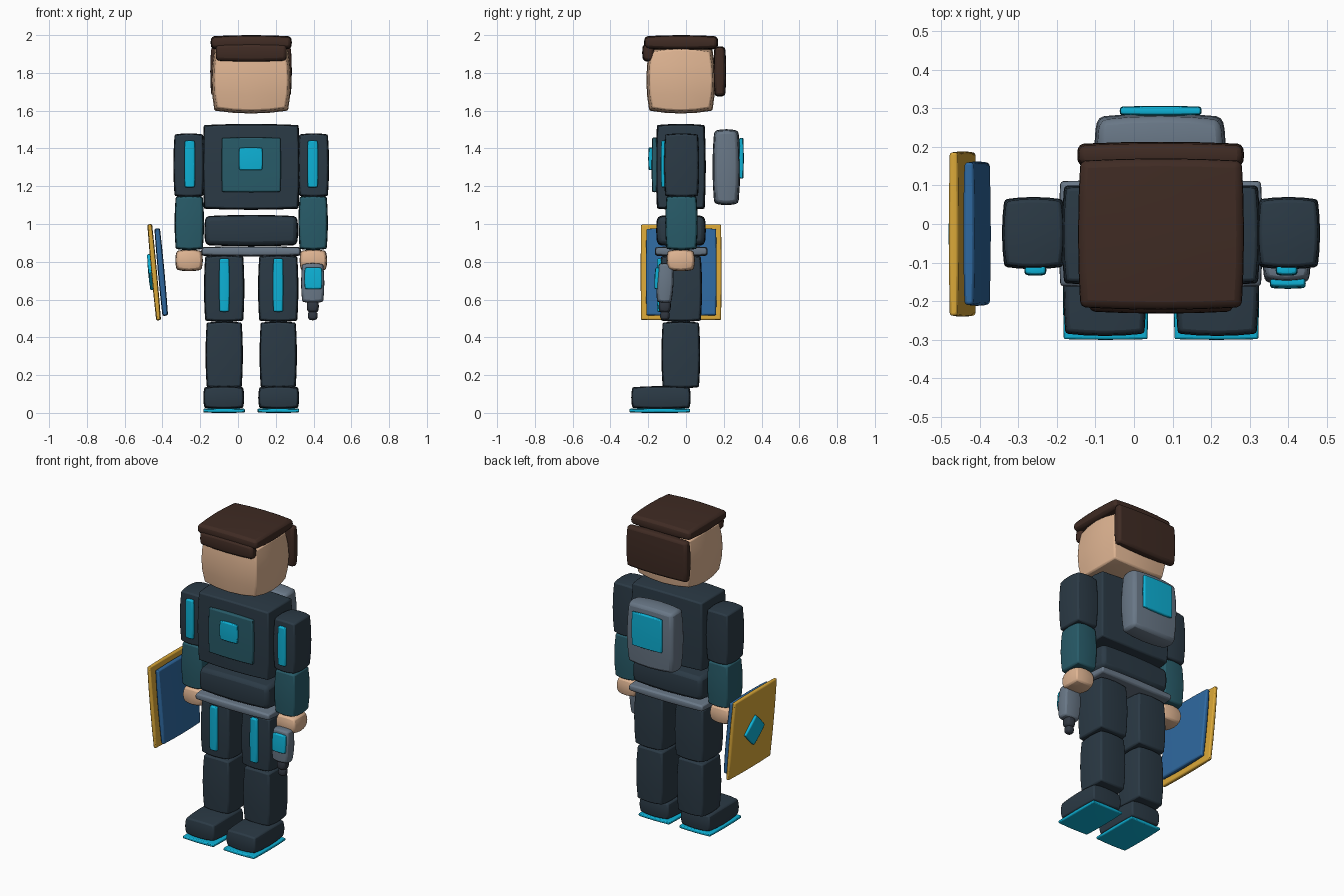
import bpy, bmesh, math
from mathutils import Matrix, Vector

if "Cube" in bpy.data.objects:
    bpy.data.objects.remove(bpy.data.objects["Cube"])


def colour(name, rgb):
    m = bpy.data.materials.new(name)
    m.diffuse_color = (*rgb, 1)
    m.use_nodes = True
    m.node_tree.nodes["Principled BSDF"].inputs["Base Color"].default_value = m.diffuse_color
    return m


NAVY = colour("navy cloth", (0.024, 0.042, 0.060))
TEAL = colour("dark teal", (0.021, 0.105, 0.140))
CYAN = colour("bright cyan", (0.004, 0.440, 0.670))
SKIN = colour("skin", (0.740, 0.460, 0.290))
BROWN = colour("brown hair", (0.050, 0.024, 0.017))
GREY = colour("steel grey", (0.140, 0.185, 0.240))
GOLD = colour("gold", (0.700, 0.390, 0.040))
BLUE = colour("shield blue", (0.028, 0.140, 0.350))
DARK = colour("gun metal", (0.030, 0.038, 0.052))

MID = 0.07  # centre line of the body


def block(name, mat, x, y, z, bulge=0.012, bevel=0.008, turn=None):
    """Slightly puffed box spanning the ranges x, y, z."""
    half = Vector([(r[1] - r[0]) / 2 for r in (x, y, z)])
    centre = Vector([(r[1] + r[0]) / 2 for r in (x, y, z)])
    bulge = min(bulge, 0.3 * min(half))
    bm = bmesh.new()
    bmesh.ops.create_cube(bm, size=2)
    bmesh.ops.subdivide_edges(bm, edges=bm.edges[:], cuts=3, use_grid_fill=True)
    for v in bm.verts:
        c = v.co.copy()
        for i in range(3):
            away = sum(c[j] ** 2 for j in range(3) if j != i) / 2
            v.co[i] = c[i] * (half[i] - bulge * away)
    me = bpy.data.meshes.new(name)
    bm.to_mesh(me)
    bm.free()
    me.materials.append(mat)
    ob = bpy.data.objects.new(name, me)
    bpy.context.collection.objects.link(ob)
    ob.matrix_world = Matrix.Translation(centre) @ (turn or Matrix())
    mod = ob.modifiers.new("soft edges", "BEVEL")
    mod.width = min(bevel, 0.35 * min(half))
    mod.segments = 2
    mod.limit_method = "ANGLE"
    mod.angle_limit = math.radians(45)
    bpy.ops.object.select_all(action="DESELECT")
    ob.select_set(True)
    bpy.context.view_layer.objects.active = ob
    bpy.ops.object.shade_smooth_by_angle(angle=math.radians(40))
    return ob


def pair(name, mat, x, y, z, **kw):
    """Left and right copies; x is measured outward from the centre line."""
    block(name + "_left", mat, (MID - x[1], MID - x[0]), y, z, **kw)
    block(name + "_right", mat, (MID + x[0], MID + x[1]), y, z, **kw)


# Head and hair
block("head", SKIN, (-0.14, 0.28), (-0.21, 0.155), (1.585, 1.94), bulge=0.03)
block("hair_cap", BROWN, (-0.145, 0.285), (-0.222, 0.17), (1.92, 2.0), bulge=0.012, bevel=0.015)
block("hair_fringe", BROWN, (-0.118, 0.258), (-0.232, -0.165), (1.86, 1.955), bevel=0.016)
block("hair_back", BROWN, (-0.147, 0.285), (0.145, 0.213), (1.675, 1.94), bevel=0.016)

# Torso
block("chest", NAVY, (-0.187, 0.327), (-0.16, 0.105), (1.075, 1.53))
block("chest_panel", TEAL, (-0.087, 0.227), (-0.182, -0.15), (1.168, 1.458))
block("chest_screen", CYAN, (0.005, 0.13), (-0.2, -0.175), (1.285, 1.405))
block("waist", NAVY, (-0.178, 0.318), (-0.158, 0.105), (0.882, 1.048), bevel=0.02)
block("belt", GREY, (-0.195, 0.333), (-0.165, 0.115), (0.828, 0.882))

# Backpack
block("backpack", GREY, (-0.102, 0.237), (0.14, 0.287), (1.1, 1.502), bulge=0.018, bevel=0.015)
block("backpack_light", CYAN, (-0.037, 0.175), (0.28, 0.306), (1.24, 1.456))

# Arms
pair("upper_arm", NAVY, (0.248, 0.412), (-0.117, 0.07), (1.142, 1.48))
pair("arm_stripe", CYAN, (0.297, 0.354), (-0.134, -0.105), (1.193, 1.442))
pair("forearm", TEAL, (0.25, 0.406), (-0.11, 0.062), (0.862, 1.15))
pair("hand", SKIN, (0.256, 0.402), (-0.103, 0.047), (0.75, 0.865), bulge=0.015)

# Legs
pair("thigh", NAVY, (0.036, 0.25), (-0.138, 0.085), (0.482, 0.835))
pair("thigh_stripe", CYAN, (0.115, 0.17), (-0.155, -0.125), (0.535, 0.818))
pair("shin", NAVY, (0.044, 0.242), (-0.13, 0.075), (0.13, 0.484))
pair("foot", NAVY, (0.037, 0.254), (-0.29, 0.025), (0.02, 0.142))
pair("sole", CYAN, (0.033, 0.254), (-0.3, 0.022), (0.0, 0.024))

# Hand device
lean = Matrix.Rotation(math.radians(-3), 4, "X")
block("device_body", GREY, (0.334, 0.457), (-0.155, -0.066), (0.582, 0.793), turn=lean)
block("device_screen", CYAN, (0.352, 0.445), (-0.167, -0.14), (0.655, 0.77), turn=lean)
block("device_barrel", DARK, (0.364, 0.428), (-0.145, -0.08), (0.53, 0.6), turn=lean)
block("device_tip", DARK, (0.37, 0.421), (-0.137, -0.087), (0.49, 0.54), turn=lean)

# Tilted shield with a diamond on its outer face
tilt = Matrix.Rotation(math.radians(-5.3), 4, "Y")
block("shield_rim", GOLD, (-0.459, -0.429), (-0.24, 0.188), (0.489, 1.0), turn=tilt)
block("shield_face", BLUE, (-0.424, -0.389), (-0.212, 0.162), (0.513, 0.978), turn=tilt)
diamond = tilt @ Matrix.Rotation(math.radians(45), 4, "X")
block("shield_gem", CYAN, (-0.476, -0.452), (-0.097, 0.045), (0.674, 0.816), turn=diamond)
